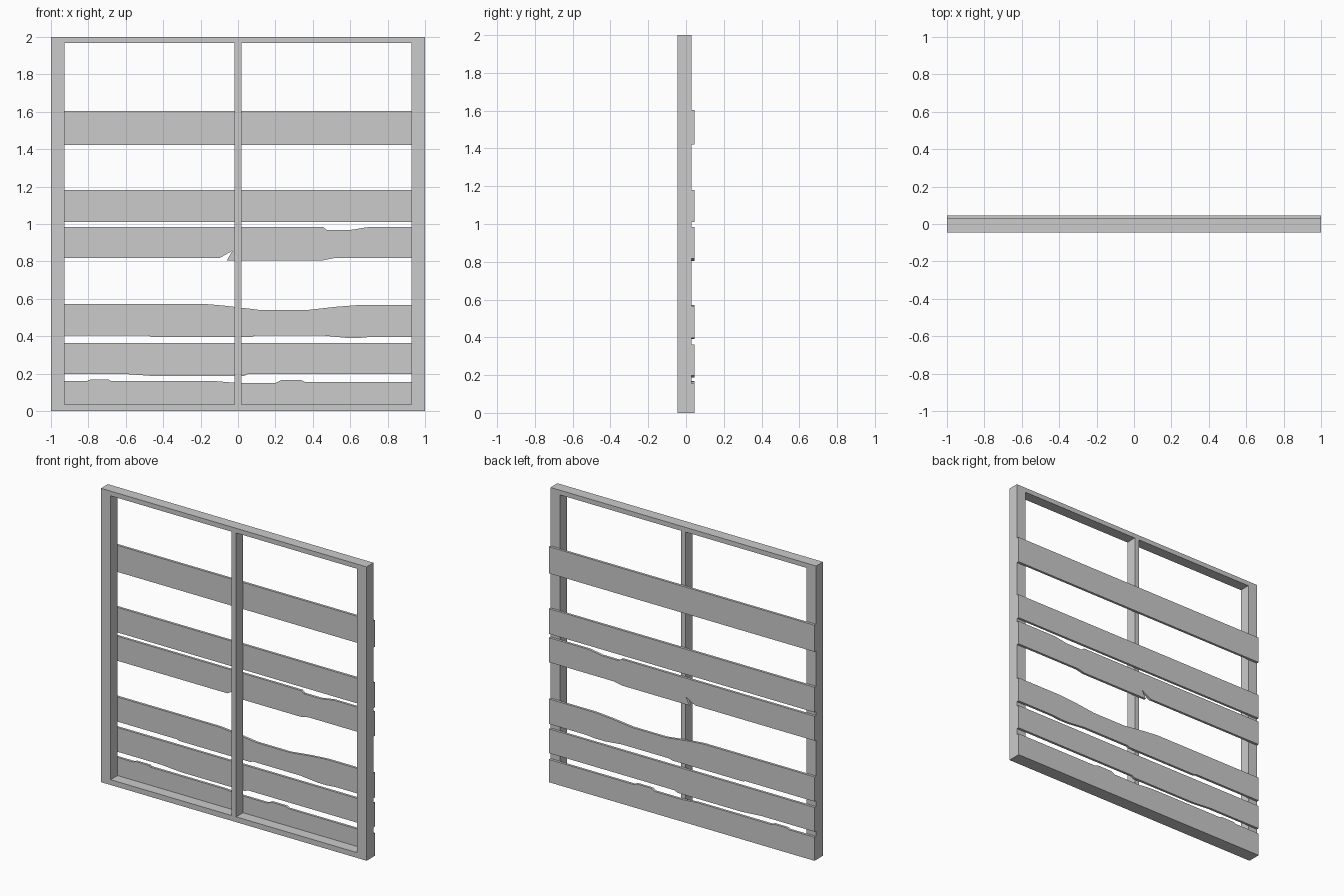
import bpy
import bmesh

if "Cube" in bpy.data.objects:
    bpy.data.objects.remove(bpy.data.objects["Cube"])

FRONT, SPLIT, BACK = -0.045, 0.029, 0.046   # frame front, frame/plank joint, plank back


def prism(name, outline, y0, y1):
    """Extrude an x-z outline from y0 to y1."""
    bm = bmesh.new()
    face = bm.faces.new([bm.verts.new((x, y0, z)) for x, z in outline])
    ext = bmesh.ops.extrude_face_region(bm, geom=[face])
    verts = [v for v in ext["geom"] if isinstance(v, bmesh.types.BMVert)]
    bmesh.ops.translate(bm, verts=verts, vec=(0, y1 - y0, 0))
    bmesh.ops.recalc_face_normals(bm, faces=bm.faces)
    mesh = bpy.data.meshes.new(name)
    bm.to_mesh(mesh)
    bm.free()
    obj = bpy.data.objects.new(name, mesh)
    bpy.context.collection.objects.link(obj)
    return obj


def beam(name, x0, x1, z0, z1):
    return prism(name, [(x0, z0), (x1, z0), (x1, z1), (x0, z1)], FRONT, SPLIT)


def plank(name, bottom, top, bottom_wear=(), top_wear=()):
    """Full-width board; wear points run left to right along an edge."""
    b_end = bottom_wear[-1][1] if bottom_wear else bottom
    t_end = top_wear[-1][1] if top_wear else top
    outline = [(-1, bottom), *bottom_wear, (1, b_end),
               (1, t_end), *reversed(top_wear), (-1, top)]
    return prism(name, outline, SPLIT, BACK)


# Frame: side posts, centre post, rails between them
beam("left_post", -1, -0.928, 0, 2)
beam("right_post", 0.928, 1, 0, 2)
beam("centre_post", -0.018, 0.018, 0.036, 1.968)
beam("top_rail", -0.928, 0.928, 1.968, 2)
beam("bottom_rail", -0.928, 0.928, 0, 0.036)

# Intact planks
plank("plank_1", 1.422, 1.603)
plank("plank_2", 1.01, 1.181)

# Chipped plank with a split in its lower edge
plank("plank_3", 0.817, 0.984,
      [(-0.10, 0.817), (-0.03, 0.857), (-0.06, 0.805), (0.45, 0.805), (0.51, 0.817)],
      [(0.455, 0.984), (0.475, 0.968), (0.60, 0.968), (0.70, 0.984)])

# Plank worn down along its top
plank("plank_4", 0.403, 0.571,
      [(-0.48, 0.403), (-0.46, 0.396), (0.07, 0.396), (0.095, 0.404), (0.45, 0.404),
       (0.58, 0.391), (0.65, 0.391), (0.72, 0.397)],
      [(-0.16, 0.571), (-0.06, 0.562), (0.12, 0.54), (0.37, 0.54), (0.52, 0.557),
       (0.65, 0.567)])

# Lower planks with chipped edges
plank("plank_5", 0.198, 0.363,
      [(-0.60, 0.198), (-0.45, 0.187), (0.03, 0.187), (0.055, 0.198)])
plank("plank_6", 0, 0.16, (),
      [(-0.81, 0.16), (-0.79, 0.168), (-0.69, 0.168), (-0.68, 0.16), (-0.12, 0.16),
       (0.0, 0.15), (0.20, 0.15), (0.23, 0.165), (0.34, 0.165), (0.36, 0.155)])
